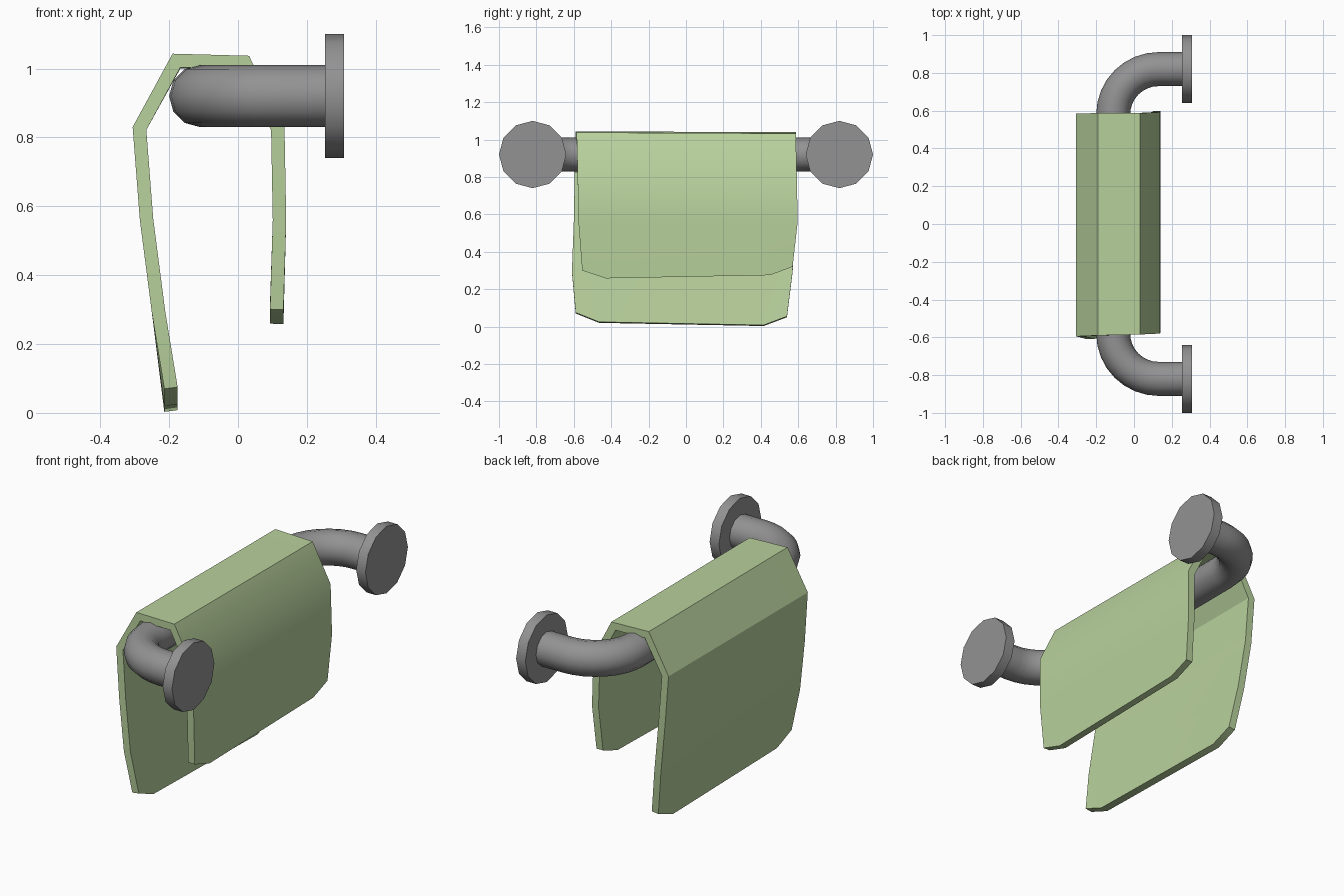
import bpy, bmesh, math
from mathutils import Vector

if "Cube" in bpy.data.objects:
    bpy.data.objects.remove(bpy.data.objects["Cube"])


def material(name, rgb):
    m = bpy.data.materials.new(name)
    m.diffuse_color = (*rgb, 1)
    m.use_nodes = True
    m.node_tree.nodes["Principled BSDF"].inputs["Base Color"].default_value = m.diffuse_color
    return m


GREY = material("grey_metal", (0.29, 0.29, 0.29))
GREEN = material("soft_green", (0.48, 0.635, 0.335))


def finish(name, bm, mat, angle):
    bmesh.ops.recalc_face_normals(bm, faces=bm.faces)
    me = bpy.data.meshes.new(name)
    bm.to_mesh(me)
    bm.free()
    me.materials.append(mat)
    ob = bpy.data.objects.new(name, me)
    bpy.context.collection.objects.link(ob)
    bpy.ops.object.select_all(action='DESELECT')
    ob.select_set(True)
    bpy.context.view_layer.objects.active = ob
    bpy.ops.object.shade_smooth_by_angle(angle=math.radians(angle))
    return ob


SIDES = 12
RAIL_Z, RAIL_X, RAIL_Y = 0.92, -0.11, 0.82


def tube(name, path, radius):
    """Sweep a round section along a path lying flat in xy."""
    bm = bmesh.new()
    rings = []
    for i, p in enumerate(path):
        t = (path[min(i + 1, len(path) - 1)] - path[max(i - 1, 0)]).normalized()
        n = Vector((t.y, -t.x, 0))
        ring = []
        for k in range(SIDES):
            a = 2 * math.pi * k / SIDES
            ring.append(bm.verts.new(p + radius * (n * math.cos(a) + Vector((0, 0, math.sin(a))))))
        rings.append(ring)
    for r, s in zip(rings, rings[1:]):
        for k in range(SIDES):
            j = (k + 1) % SIDES
            bm.faces.new((r[k], r[j], s[j], s[k]))
    bm.faces.new(rings[0])
    bm.faces.new(rings[-1])
    return finish(name, bm, GREY, 40)


# Rail: straight bar with a quarter bend at each end running to the wall
BEND = 0.24
half = [Vector((0.27, -RAIL_Y, RAIL_Z))]
for i in range(9):
    a = math.pi / 2 * i / 8
    half.append(Vector((RAIL_X + BEND - BEND * math.sin(a),
                        -RAIL_Y + BEND - BEND * math.cos(a), RAIL_Z)))
rail_path = half + [Vector((p.x, -p.y, p.z)) for p in reversed(half)]
tube("towel_rail", rail_path, 0.09)

# Wall flanges
for side, s in (("front", -1), ("back", 1)):
    y = s * RAIL_Y
    tube("wall_flange_" + side, [Vector((0.253, y, RAIL_Z)), Vector((0.308, y, RAIL_Z))], 0.18)

# Towel: folded sheet; each row is x, then (y, z) of its two side edges and two inner columns
ROWS = [
    (-0.214, (-0.59, 0.07), (-0.465, 0.02), (0.415, 0.003), (0.54, 0.05)),
    (-0.250, (-0.61, 0.29), (-0.465, 0.29), (0.43, 0.29), (0.57, 0.29)),
    (-0.285, (-0.60, 0.56), (-0.46, 0.56), (0.44, 0.56), (0.585, 0.56)),
    (-0.306, (-0.595, 0.83), (-0.45, 0.83), (0.45, 0.83), (0.585, 0.83)),
    (-0.190, (-0.59, 1.043), (-0.45, 1.043), (0.45, 1.04), (0.587, 1.04)),
    (0.032, (-0.585, 1.037), (-0.45, 1.037), (0.45, 1.033), (0.587, 1.033)),
    (0.135, (-0.58, 0.83), (-0.44, 0.83), (0.45, 0.83), (0.592, 0.83)),
    (0.140, (-0.575, 0.56), (-0.435, 0.56), (0.45, 0.56), (0.597, 0.56)),
    (0.132, (-0.555, 0.30), (-0.43, 0.258), (0.45, 0.275), (0.57, 0.32)),
]
bm = bmesh.new()
grid = [[bm.verts.new((r[0], y, z)) for y, z in r[1:]] for r in ROWS]
for a, b in zip(grid, grid[1:]):
    for k in range(3):
        bm.faces.new((a[k], a[k + 1], b[k + 1], b[k]))
# thicken inwards: add the inner sheet offset towards the rail, then the rim
inner = []
for i, row in enumerate(ROWS):
    mid = [Vector((r[0], (r[2][1] + r[3][1]) / 2)) for r in ROWS]
    d1 = (mid[i] - mid[i - 1]).normalized() if i else (mid[1] - mid[0]).normalized()
    d2 = (mid[i + 1] - mid[i]).normalized() if i < len(ROWS) - 1 else d1
    n1, n2 = Vector((d1.y, -d1.x)), Vector((d2.y, -d2.x))
    off = (n1 + n2) * (0.039 / (1 + n1.dot(n2)))
    inner.append([bm.verts.new((row[0] + off.x, y, z + off.y)) for y, z in row[1:]])
for a, b in zip(inner, inner[1:]):
    for k in range(3):
        bm.faces.new((a[k], b[k], b[k + 1], a[k + 1]))
for i in range(len(ROWS) - 1):
    for c in (0, 3):
        bm.faces.new((grid[i][c], grid[i + 1][c], inner[i + 1][c], inner[i][c]))
for r in (0, -1):
    for k in range(3):
        bm.faces.new((grid[r][k], grid[r][k + 1], inner[r][k + 1], inner[r][k]))
finish("towel", bm, GREEN, 32)
